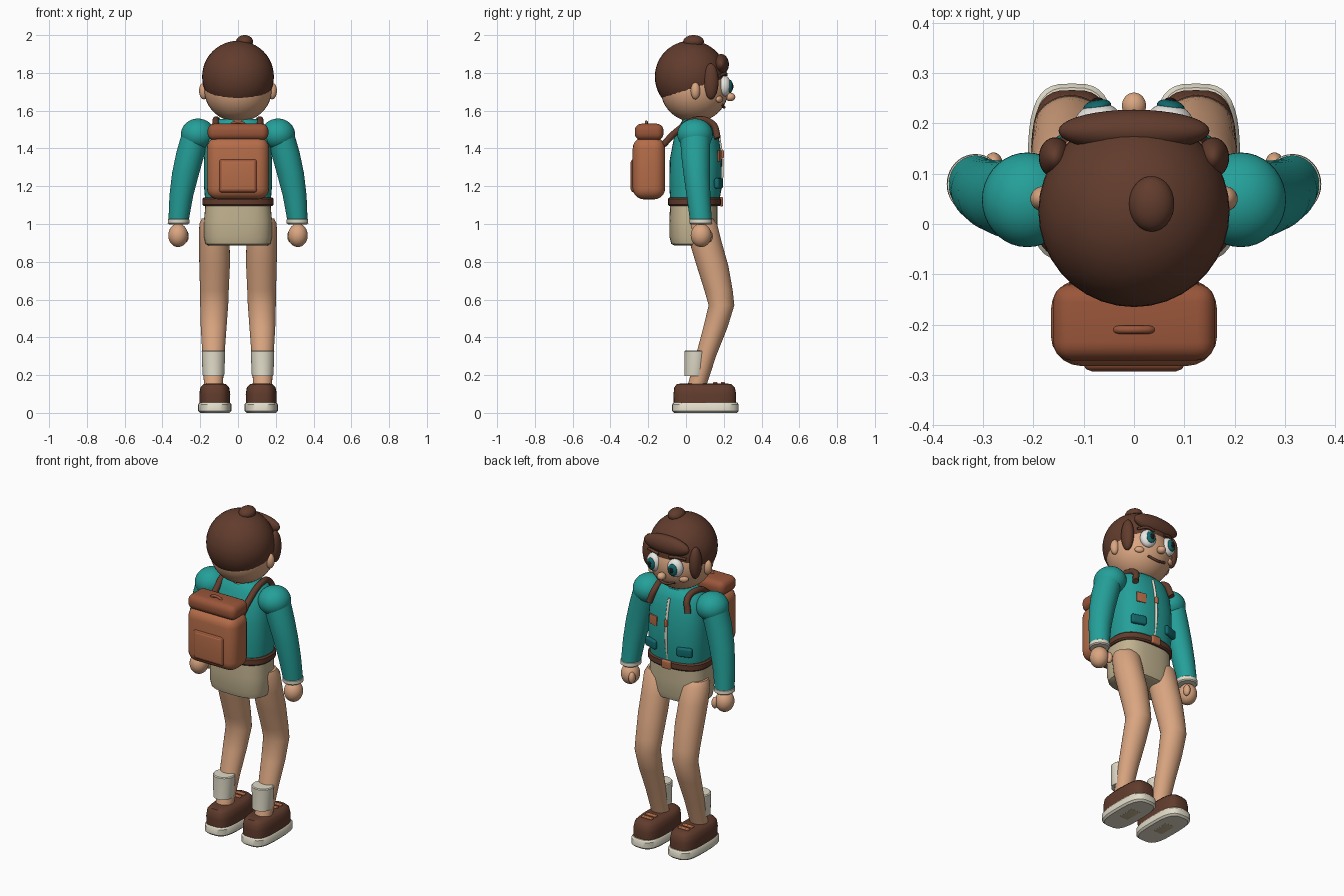
import bpy, bmesh, math
from mathutils import Vector

if "Cube" in bpy.data.objects:
    bpy.data.objects.remove(bpy.data.objects["Cube"])


def material(name, r, g, b):
    m = bpy.data.materials.new(name)
    m.use_nodes = True
    m.diffuse_color = (r, g, b, 1)
    shader = m.node_tree.nodes["Principled BSDF"]
    shader.inputs["Base Color"].default_value = (r, g, b, 1)
    shader.inputs["Roughness"].default_value = 0.7
    return m


TEAL = material("jacket teal", .018, .35, .32)
DEEP = material("deep teal", .006, .14, .15)
SKIN = material("skin", .70, .38, .22)
BROWN = material("dark brown", .12, .045, .026)
PACK = material("pack tan leather", .46, .15, .066)
LEATHER = material("red brown leather", .32, .092, .042)
KHAKI = material("khaki", .54, .45, .28)
CREAM = material("cream", .75, .71, .58)
WHITE = material("eye white", .85, .84, .80)
BLACK = material("near black", .01, .008, .008)


def finish(name, bm, mat, angle=40):
    """Turn a bmesh into a smooth shaded object."""
    bmesh.ops.recalc_face_normals(bm, faces=bm.faces)
    mesh = bpy.data.meshes.new(name)
    bm.to_mesh(mesh)
    bm.free()
    mesh.materials.append(mat)
    ob = bpy.data.objects.new(name, mesh)
    bpy.context.collection.objects.link(ob)
    bpy.ops.object.select_all(action='DESELECT')
    ob.select_set(True)
    bpy.context.view_layer.objects.active = ob
    bpy.ops.object.shade_smooth_by_angle(angle=math.radians(angle))
    return ob


def ball(name, loc, radii, mat, rot=(0, 0, 0), cut=None):
    bm = bmesh.new()
    bmesh.ops.create_uvsphere(bm, u_segments=36, v_segments=24, radius=1)
    bmesh.ops.scale(bm, vec=radii, verts=bm.verts)
    if cut:
        co, normal = cut
        geom = bm.verts[:] + bm.edges[:] + bm.faces[:]
        bmesh.ops.bisect_plane(bm, geom=geom, plane_co=Vector(co) - Vector(loc),
                               plane_no=normal, clear_inner=True)
        bmesh.ops.holes_fill(bm, edges=bm.edges)
    ob = finish(name, bm, mat)
    ob.location, ob.rotation_euler = loc, rot
    return ob


def block(name, loc, size, bevel, mat, rot=(0, 0, 0)):
    bm = bmesh.new()
    bmesh.ops.create_cube(bm, size=1)
    bmesh.ops.scale(bm, vec=size, verts=bm.verts)
    bmesh.ops.bevel(bm, geom=bm.edges[:], offset=bevel, segments=5,
                    profile=.5, affect='EDGES')
    ob = finish(name, bm, mat)
    ob.location, ob.rotation_euler = loc, rot
    return ob


def loft(name, rings, mat, power=2, sides=40):
    """Join level rounded rings given as (x, y, z, half width, half depth)."""
    bm = bmesh.new()
    rows = []
    for x, y, z, rx, ry in rings:
        row = []
        for i in range(sides):
            c, s = (f(math.tau * i / sides) for f in (math.cos, math.sin))
            px = math.copysign(abs(c) ** (2 / power), c)
            py = math.copysign(abs(s) ** (2 / power), s)
            row.append(bm.verts.new((x + rx * px, y + ry * py, z)))
        rows.append(row)
    for a, b in zip(rows, rows[1:]):
        for i in range(sides):
            j = (i + 1) % sides
            bm.faces.new((a[i], a[j], b[j], b[i]))
    bm.faces.new(rows[0])
    bm.faces.new(rows[-1])
    return finish(name, bm, mat)


def tube(name, points, radius, mat):
    curve = bpy.data.curves.new(name, 'CURVE')
    curve.dimensions = '3D'
    curve.bevel_depth, curve.bevel_resolution = radius, 3
    curve.use_fill_caps = True
    spline = curve.splines.new('BEZIER')
    spline.bezier_points.add(len(points) - 1)
    for p, co in zip(spline.bezier_points, points):
        p.co = co
        p.handle_left_type = p.handle_right_type = 'AUTO'
    curve.materials.append(mat)
    ob = bpy.data.objects.new(name, curve)
    bpy.context.collection.objects.link(ob)
    return ob


# Head and hair
ball("head", (0, .045, 1.715), (.18, .18, .175), SKIN)
ball("hair_cap", (0, .025, 1.78), (.19, .19, .19), BROWN,
     cut=((0, -.13, 1.62), (0, -.36, .93)))
ball("hair_fringe", (0, .185, 1.845), (.15, .042, .055), BROWN)
ball("hair_bun", (.035, .04, 1.965), (.045, .055, .035), BROWN)
ball("nose", (0, .235, 1.672), (.024, .026, .022), SKIN)
tube("mouth", [(-.06, .19, 1.633), (0, .202, 1.617), (.06, .19, 1.633)], .007, BROWN)
loft("neck", [(0, .045, 1.5, .065, .065), (0, .045, 1.6, .065, .065)], SKIN)

# Jacket, belt and shorts
loft("jacket", [(0, .045, 1.1, .172, .128), (0, .05, 1.2, .18, .138),
                (0, .052, 1.34, .18, .138), (0, .055, 1.45, .172, .12),
                (0, .06, 1.51, .155, .1), (0, .06, 1.54, .13, .085),
                (0, .06, 1.555, .1, .07)], TEAL, 2.5)
loft("belt", [(0, .045, 1.095, .18, .133), (0, .045, 1.103, .188, .14),
              (0, .045, 1.133, .188, .14), (0, .045, 1.141, .18, .133)], BROWN, 2.5)
block("belt_buckle", (0, .187, 1.118), (.06, .02, .05), .008, PACK)
loft("shorts", [(0, .04, .885, .155, .1), (0, .04, .895, .172, .118),
                (0, .04, .93, .18, .127), (0, .04, 1.02, .18, .128),
                (0, .042, 1.11, .172, .126)], KHAKI, 2.8)
tube("zip", [(0, .174, 1.15), (0, .19, 1.25), (0, .19, 1.34), (0, .175, 1.45),
             (0, .16, 1.51)], .008, CREAM)
block("zip_pull", (0, .193, 1.37), (.018, .018, .04), .005, PACK)
block("chest_patch", (.095, .177, 1.36), (.06, .009, .06), .003, PACK, (0, 0, -.22))

# Backpack
block("pack_body", (0, -.196, 1.295), (.33, .172, .33), .06, PACK)
block("pack_lid", (0, -.195, 1.487), (.322, .152, .088), .036, LEATHER)
block("pack_pocket", (0, -.276, 1.255), (.2, .03, .175), .014, LEATHER)
block("pack_pocket_face", (0, -.281, 1.255), (.185, .024, .16), .011, PACK)
tube("pack_handle", [(-.04, -.21, 1.52), (-.025, -.21, 1.535), (.025, -.21, 1.535),
                     (.04, -.21, 1.52)], .008, LEATHER)

# Everything that comes in pairs
for side, s in (("left", 1), ("right", -1)):
    # Face
    ball(side + "_ear", (s * .18, .05, 1.705), (.026, .025, .045), SKIN)
    ball(side + "_sideburn", (s * .157, .132, 1.755), (.032, .04, .095), BROWN)
    ball(side + "_eye", (s * .072, .205, 1.73), (.046, .034, .054), WHITE, (0, 0, -s * .2))
    ball(side + "_iris", (s * .073, .233, 1.728), (.028, .014, .035), DEEP, (0, 0, -s * .2))
    ball(side + "_pupil", (s * .073, .243, 1.728), (.013, .008, .018), BLACK, (0, 0, -s * .2))
    ball(side + "_cheek", (s * .11, .177, 1.66), (.026, .014, .018), SKIN, (0, 0, -s * .6))
    tube(side + "_eyebrow", [(s * .035, .213, 1.79), (s * .08, .208, 1.797),
                             (s * .125, .178, 1.785)], .008, BROWN)

    # Arm and hand
    ball(side + "_shoulder", (s * .212, .048, 1.475), (.09, .094, .083), TEAL)
    loft(side + "_sleeve", [(s * .222, .05, 1.48, .075, .08), (s * .25, .05, 1.38, .076, .077),
                            (s * .277, .056, 1.27, .072, .07), (s * .3, .066, 1.15, .063, .063),
                            (s * .314, .078, 1.025, .054, .058)], TEAL)
    loft(side + "_cuff", [(s * .315, .079, .998, .05, .054), (s * .315, .079, 1.004, .057, .06),
                          (s * .314, .078, 1.024, .057, .06), (s * .313, .078, 1.03, .05, .054)],
         CREAM)
    ball(side + "_hand", (s * .317, .08, .94), (.052, .055, .062), SKIN)
    ball(side + "_thumb", (s * .279, .12, .935), (.018, .022, .034), SKIN)

    # Jacket pocket and pack strap
    block(side + "_pocket", (s * .112, .173, 1.215), (.09, .028, .055), .012, DEEP,
          (0, 0, -s * .3))
    tube(side + "_strap", [(s * .11, -.12, 1.42), (s * .113, -.05, 1.49), (s * .118, .05, 1.55),
                           (s * .11, .14, 1.53), (s * .13, .168, 1.455)], .018, BROWN)

    # Leg and sock
    loft(side + "_leg", [(s * .125, .075, 1.03, .066, .066), (s * .125, .085, 1.0, .08, .08),
                         (s * .125, .105, .9, .081, .085), (s * .124, .14, .78, .081, .084),
                         (s * .125, .172, .65, .076, .075), (s * .126, .188, .57, .074, .068),
                         (s * .129, .155, .45, .068, .064), (s * .13, .105, .3, .058, .054),
                         (s * .13, .06, .15, .05, .05)], SKIN)
    loft(side + "_sock", [(s * .13, .046, .195, .055, .055), (s * .13, .05, .205, .058, .058),
                          (s * .13, .052, .325, .062, .06), (s * .13, .052, .33, .057, .055)],
         CREAM)

    # Shoe
    loft(side + "_sole", [(s * .123, .103, 0, .078, .165), (s * .123, .103, .01, .088, .176),
                          (s * .123, .103, .045, .088, .176), (s * .123, .103, .055, .08, .168)],
         CREAM, 3.2)
    loft(side + "_shoe", [(s * .123, .1, .05, .081, .165), (s * .123, .1, .1, .082, .166),
                          (s * .123, .098, .135, .076, .16), (s * .123, .096, .152, .06, .145),
                          (s * .123, .095, .156, .04, .12)], BROWN, 3.2)
    block(side + "_tread", (s * .123, .11, .003), (.06, .11, .008), .003, KHAKI)
    for i in range(2):
        block(side + "_lace_" + str(i + 1), (s * .123, .155 + i * .04, .157),
              (.07, .022, .014), .005, PACK)
